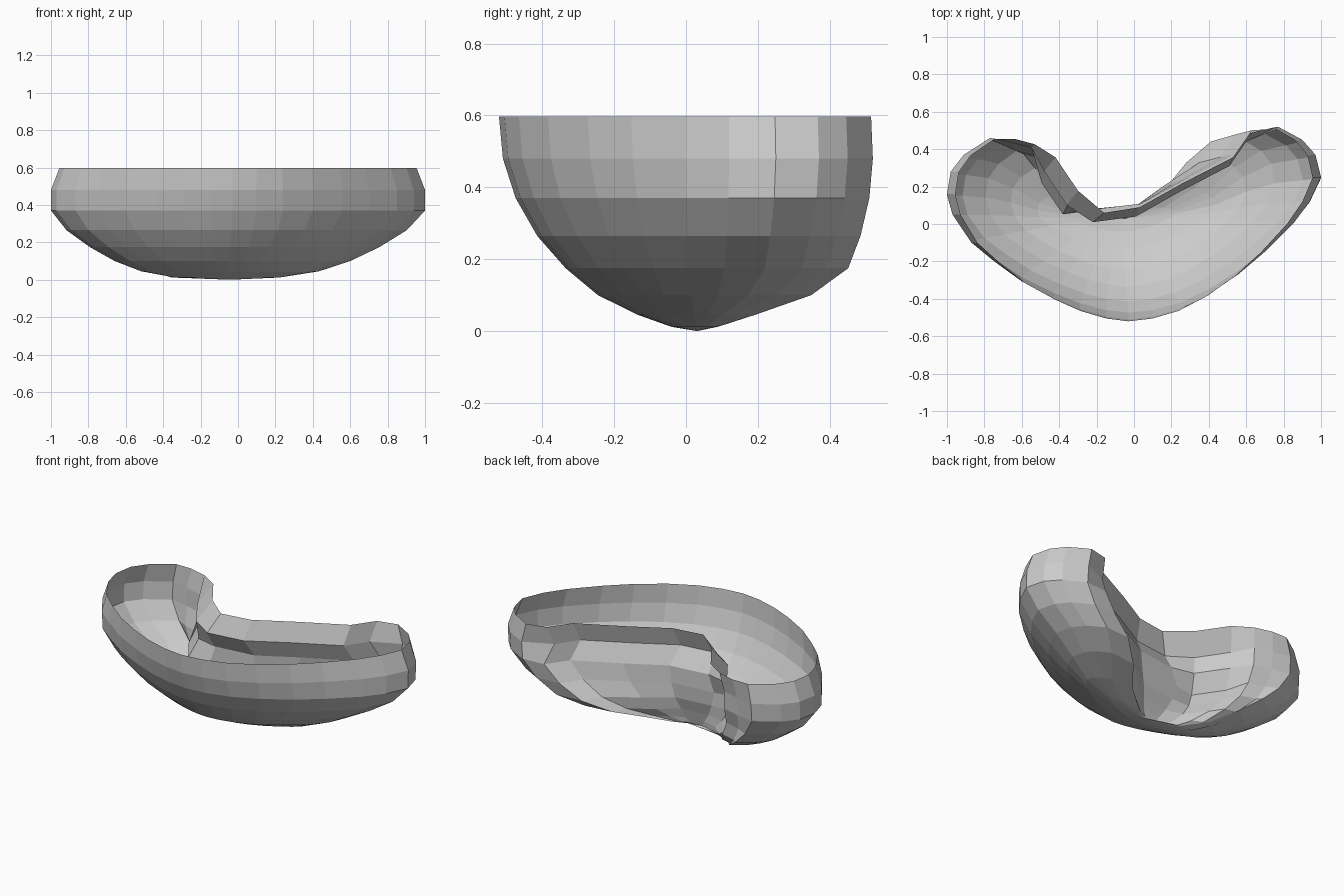
import bpy
import bmesh

cube = bpy.data.objects.get("Cube")
if cube:
    bpy.data.objects.remove(cube)

# Widest outline of the bowl, from the left-hand tip round the front to the other tip
OUTER = [(.77, .52), (.90, .45), (.97, .37), (1, .25), (.94, .12), (.85, 0),
         (.70, -.15), (.56, -.27), (.40, -.38), (.24, -.46), (.10, -.5),
         (-.03, -.515), (-.15, -.5), (-.29, -.46), (-.43, -.4), (-.6, -.31),
         (-.75, -.2), (-.87, -.1), (-.97, .05), (-1, .16), (-.98, .28),
         (-.91, .37), (-.77, .46)]
# Hollow back edge between the two tips
INNER = [(-.64, .46), (-.53, .43), (-.42, .36), (-.30, .18), (-.16, .06),
         (.03, .09), (.26, .22), (.53, .36), (.62, .49)]
# Each level: height, width, front depth, back depth,
# lean of the hollow side on one lobe, tuck of it on the other
LEVELS = [(.597, 1, 1.01, .99, 0, 0), (.48, 1, .99, 1, .06, .05),
          (.37, 1, .925, .98, .05, -.02), (.265, .91, .815, .93, .09, -.02),
          (.175, .775, .67, .86, .07, -.015), (.10, .63, .505, .65, .04, 0),
          (.045, .475, .30, .33, .01, 0), (.012, .28, .13, .12, 0, 0)]
POLE_Y = .03


def level_ring(bm, z, width, front, back, lean, tuck):
    """One closed ring of vertices at a fixed height."""
    ring = []
    for i, (x, y) in enumerate(OUTER + INNER):
        depth = back if y > POLE_Y else front
        ny = POLE_Y + (y - POLE_Y) * depth
        if i < len(OUTER):
            nx = x * width
            if z > .5:
                nx *= 1 - .045 * abs(x)
        elif x > 0:
            # this lobe narrows quickly and tucks in just below the rim
            nx = x * width ** 1.5 - tuck * .4
            ny -= tuck
        elif x > -.2:
            # deepest point of the hollow
            nx = x * width ** .6 - lean
            ny -= tuck
        else:
            # this lobe leans away from the hollow, less so at its tip
            amount = lean * (1 if x > -.5 else .3)
            nx = x * width ** .6 - amount
            ny -= amount * 1.3
        ring.append(bm.verts.new((nx - .08 * (1 - width), ny, z)))
    return ring


# Open kidney-shaped bowl
bm = bmesh.new()
rings = [level_ring(bm, *level) for level in LEVELS]
count = len(rings[0])
for upper, lower in zip(rings, rings[1:]):
    for i in range(count):
        j = (i + 1) % count
        bm.faces.new((upper[i], upper[j], lower[j], lower[i]))
pole = bm.verts.new((-.04, POLE_Y, 0))
for i in range(count):
    bm.faces.new((rings[-1][i], rings[-1][(i + 1) % count], pole))
bmesh.ops.recalc_face_normals(bm, faces=bm.faces)
bm.faces.ensure_lookup_table()
# Make the outside of the shell face outwards
if bm.faces[count * 2 + 11].normal.y > 0:
    bmesh.ops.reverse_faces(bm, faces=bm.faces)

mesh = bpy.data.meshes.new("kidney_bowl")
bm.to_mesh(mesh)
bm.free()
bowl = bpy.data.objects.new("kidney_bowl", mesh)
bpy.context.scene.collection.objects.link(bowl)

# Plain grey finish
grey = bpy.data.materials.new("light_grey")
grey.use_nodes = True
colour = (.6, .6, .6, 1)
grey.diffuse_color = colour
grey.node_tree.nodes["Principled BSDF"].inputs["Base Color"].default_value = colour
mesh.materials.append(grey)
